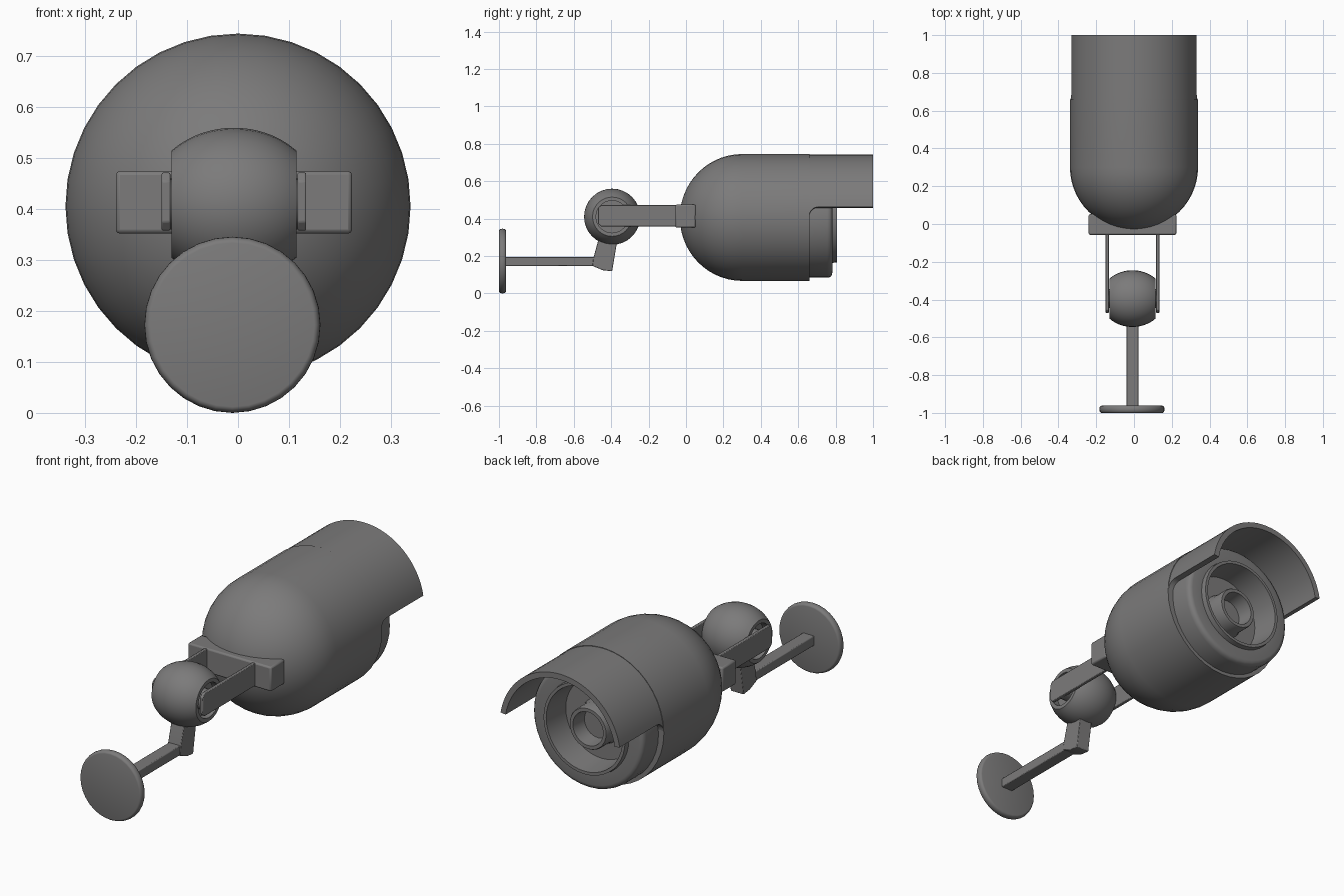
import bpy, bmesh
from math import sin, cos, pi, asin, sqrt
from mathutils import Vector

if "Cube" in bpy.data.objects:
    bpy.data.objects.remove(bpy.data.objects["Cube"])

CX = -0.008          # centre line of the mount
BODY_Z = 0.406       # axis height of the camera body
FRONT_Z = 0.393      # axis height of the front housing

dark = bpy.data.materials.new("dark_grey")
dark.diffuse_color = (.2, .197, .197, 1)
dark.use_nodes = True
dark.node_tree.nodes["Principled BSDF"].inputs["Base Color"].default_value = dark.diffuse_color


def finish(name, bm, bevel=0, angle=0.6):
    bmesh.ops.remove_doubles(bm, verts=bm.verts, dist=1e-5)
    bmesh.ops.recalc_face_normals(bm, faces=bm.faces)
    me = bpy.data.meshes.new(name)
    bm.to_mesh(me)
    bm.free()
    me.materials.append(dark)
    ob = bpy.data.objects.new(name, me)
    bpy.context.collection.objects.link(ob)
    if bevel:
        mod = ob.modifiers.new("bevel", 'BEVEL')
        mod.width, mod.segments = bevel, 2
    bpy.ops.object.select_all(action='DESELECT')
    bpy.context.view_layer.objects.active = ob
    ob.select_set(True)
    bpy.ops.object.shade_smooth_by_angle(angle=angle)
    return ob


def lathe(name, profile, centre, axis='Y', n=32):
    """Revolve (position along axis, radius) points around the X or Y axis."""
    bm = bmesh.new()
    rings = []
    for a, r in profile:
        ring = []
        for i in range(n):
            t = 2 * pi * i / n
            u, v = r * cos(t), r * sin(t)
            p = Vector((u, a, v)) if axis == 'Y' else Vector((a, u, v))
            ring.append(bm.verts.new(p + Vector(centre)))
            if r == 0:
                break
        rings.append(ring)
    for A, B in zip(rings, rings[1:]):
        for i in range(n):
            j = (i + 1) % n
            if len(A) == 1:
                bm.faces.new((A[0], B[i], B[j]))
            elif len(B) == 1:
                bm.faces.new((A[i], A[j], B[0]))
            else:
                bm.faces.new((A[i], A[j], B[j], B[i]))
    return finish(name, bm)


def prism(name, outline, x0, x1, bevel=0):
    """Extrude a (y, z) outline from x0 to x1."""
    bm = bmesh.new()
    face = bm.faces.new([bm.verts.new((x0, y, z)) for y, z in outline])
    ext = bmesh.ops.extrude_face_region(bm, geom=[face])
    verts = [g for g in ext['geom'] if isinstance(g, bmesh.types.BMVert)]
    bmesh.ops.translate(bm, verts=verts, vec=(x1 - x0, 0, 0))
    return finish(name, bm, bevel)


def rect(y0, y1, z0, z1):
    return [(y0, z0), (y1, z0), (y1, z1), (y0, z1)]


# Wall plate with a rounded rim
rim = [(-.981 - .019 * cos(pi * i / 8), .161 + .012 * sin(pi * i / 8)) for i in range(9)]
lathe("wall_plate", [(-1, 0)] + rim + [(-.962, 0)], (-.011, 0, .173))

# Rod from the wall and the bent neck that carries the ball
prism("wall_rod", rect(-.97, -.46, .147, .195), CX - .032, CX + .032, .004)
prism("neck", [(-.50, .147), (-.445, .124), (-.395, .118), (-.365, .30), (-.465, .30),
               (-.495, .19)], CX - .036, CX + .036, .003)

# Ball joint: squashed sphere with flat recessed sides
side = [(.085, 0), (.085, .086), (.123, .086)]
ball = [(-x, r) for x, r in side]
for i in range(17):
    x = -.123 + .246 * i / 16
    ball.append((x, .15 * sqrt(1 - (x / .172) ** 2)))
ball += side[::-1]
lathe("ball_joint", ball, (CX, -.395, .41), 'X')

# Pair of bracket arms with their pivot pins
for s, label in ((-1, "left"), (1, "right")):
    arm = [(-.47, .375), (-.455, .358), (0, .358), (0, .472), (-.455, .472), (-.47, .455)]
    a, b = sorted((CX + s * .125, CX + s * .142))
    prism("bracket_arm_" + label, arm, a, b, .003)
    lathe("pivot_pin_" + label, [(s * .08, 0), (s * .08, .05), (s * .13, .05), (s * .13, 0)],
          (CX, -.395, .41), 'X', 24)

# Crossbar behind the body
prism("bracket_crossbar", rect(-.057, .052, .352, .475), CX - .232, CX + .232, .008)

# Camera body: domed cylinder
R = .339
dome = [(.30 - .333 * cos(pi / 2 * i / 14), R * sin(pi / 2 * i / 14)) for i in range(15)]
lathe("camera_body", dome + [(.66, R), (.66, 0)], (0, 0, BODY_Z), n=40)

# Front housing: rounded ring, thin lip and deep recess
lathe("front_housing", [(.64, 0), (.64, .309), (.755, .309), (.77, .306), (.779, .297), (.782, .285),
                        (.782, .23), (.808, .227), (.808, .212), (.67, .2), (.67, 0)],
      (0, 0, FRONT_Z), n=40)

# Hollow lens barrel
lathe("lens_barrel", [(.66, .115), (.70, .105), (.772, .105), (.779, .101), (.779, .084),
                      (.70, .075), (.70, 0)], (0, 0, FRONT_Z - .01))

# Sun hood: upper half shell whose lower edge flares into the body with a fillet
bm = bmesh.new()
N, f = 32, .045
stations = [.655] + [.66 + f * (1 - cos(pi / 2 * k / 5)) for k in range(6)] + [1.0]
ro, ri = R - .003, R - .031
loops = []
for y in stations:
    drop = f - sqrt(max(0, f * f - min(f, max(0, .66 + f - y)) ** 2))
    a0 = asin((.462 - drop - BODY_Z) / ro)
    angs = [a0 + (pi - 2 * a0) * i / N for i in range(N + 1)]
    pts = [(ro, a) for a in angs] + [(ri, a) for a in reversed(angs)]
    loops.append([bm.verts.new((r * cos(a), y, BODY_Z + r * sin(a))) for r, a in pts])
M = 2 * (N + 1)
for A, B in zip(loops, loops[1:]):
    for i in range(M):
        j = (i + 1) % M
        bm.faces.new((A[i], A[j], B[j], B[i]))
for L in (loops[0], loops[-1]):
    for i in range(N):
        bm.faces.new((L[i], L[i + 1], L[M - 2 - i], L[M - 1 - i]))
finish("sun_hood", bm)
